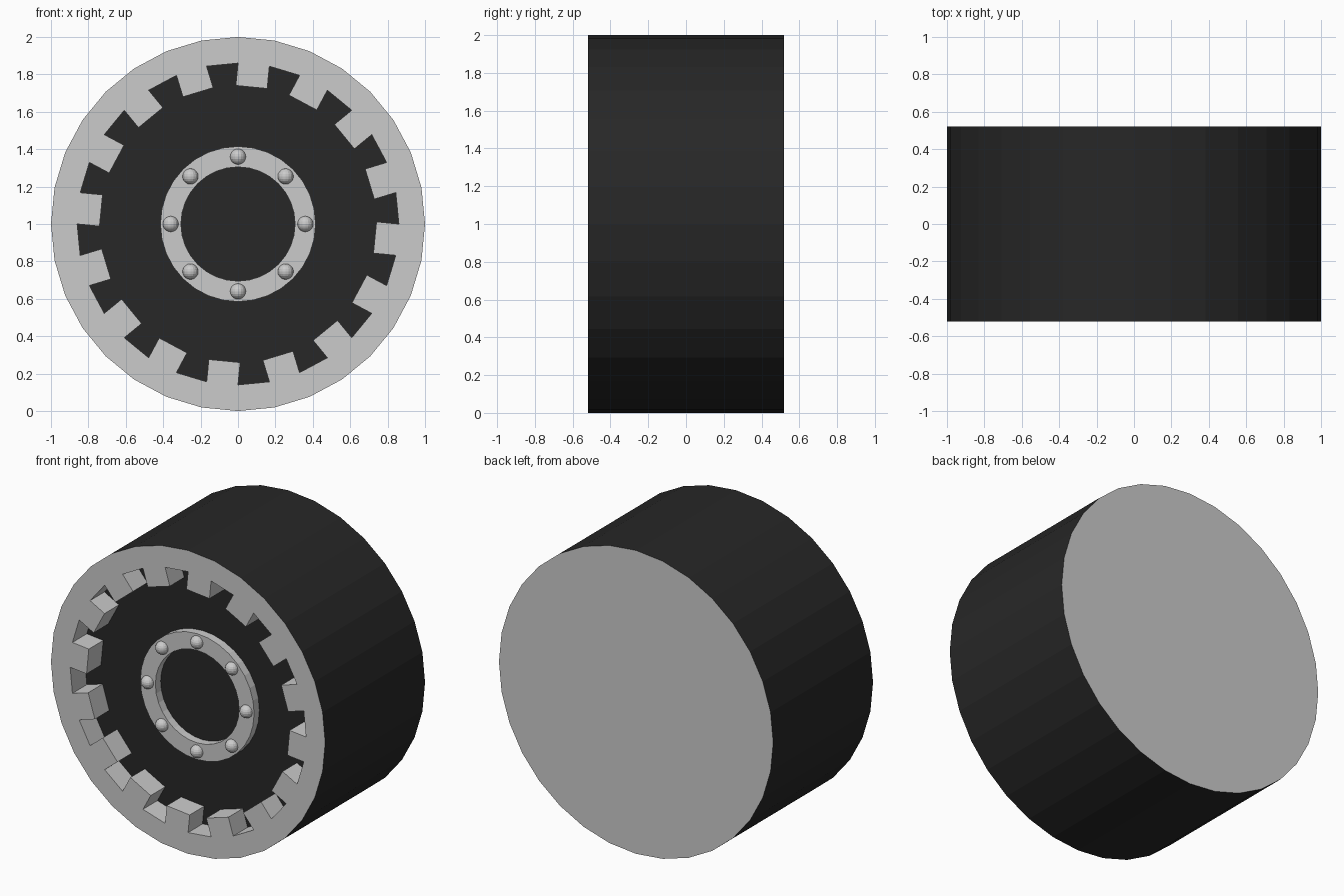
import bpy, bmesh
from math import cos, sin, pi
from mathutils import Vector, Matrix

if "Cube" in bpy.data.objects:
    bpy.data.objects.remove(bpy.data.objects["Cube"])

SIDES = 32
STEP = 2 * pi / SIDES
FRONT, BACK, FLOOR, HUB_FRONT = -0.52, 0.52, -0.37, -0.425
CENTRE_Z = 1.0

black = bpy.data.materials.new("black_rubber")
black.diffuse_color = (0.02, 0.02, 0.02, 1)
black.use_nodes = True
black.node_tree.nodes["Principled BSDF"].inputs["Base Color"].default_value = black.diffuse_color


def point(r, i, y):
    a = i * STEP
    return Vector((r * cos(a), y, CENTRE_Z + r * sin(a)))


def finish(name, bm, material=None, fix_normals=False):
    bmesh.ops.remove_doubles(bm, verts=bm.verts, dist=1e-5)
    if fix_normals:
        bmesh.ops.recalc_face_normals(bm, faces=bm.faces)
    mesh = bpy.data.meshes.new(name)
    bm.to_mesh(mesh)
    bm.free()
    if material:
        mesh.materials.append(material)
    obj = bpy.data.objects.new(name, mesh)
    bpy.context.collection.objects.link(obj)
    return obj


def face(bm, *points):
    bm.faces.new([bm.verts.new(p) for p in points])


def lathe(name, profile, material=None, closed=False):
    """Sweep (radius, y) points around the wheel axis."""
    bm = bmesh.new()
    pairs = list(zip(profile, profile[1:] + profile[:1]))
    for (r0, y0), (r1, y1) in pairs if closed else pairs[:-1]:
        for i in range(SIDES):
            face(bm, point(r0, i, y0), point(r0, i + 1, y0),
                 point(r1, i + 1, y1), point(r1, i, y1))
    return finish(name, bm, material, fix_normals=closed)


def disc(name, r, y, facing_front, material=None):
    bm = bmesh.new()
    ring = [point(r, i, y) for i in range(SIDES)]
    face(bm, *(ring if facing_front else ring[::-1]))
    return finish(name, bm, material)


# Tread, back cover and recessed floor
lathe("tread", [(1, BACK), (1, FRONT)], black)
disc("back_cover", 1, BACK, False)
disc("recess_floor", 0.86, FLOOR, True, black)

# Front rim: flat ring with square teeth pointing inward from every other wall
bm = bmesh.new()
depth = Vector((0, FLOOR - FRONT, 0))
for i in range(SIDES):
    a, b = point(0.86, i, FRONT), point(0.86, i + 1, FRONT)
    face(bm, point(1, i, FRONT), point(1, i + 1, FRONT), b, a)
    if i % 2 == 0:
        face(bm, a, b, b + depth, a + depth)
    else:
        mid = (i + 0.5) * STEP
        inward = Vector((-cos(mid), 0, -sin(mid))) * 0.12
        c, d = b + inward, a + inward
        face(bm, a, b, c, d)
        for p, q in ((a, d), (d, c), (c, b)):
            face(bm, p, q, q + depth, p + depth)
finish("front_rim", bm)

# Hub ring
lathe("hub_ring", [(0.415, FLOOR), (0.415, HUB_FRONT),
                   (0.305, HUB_FRONT), (0.305, FLOOR)], closed=True)

# Round bolts on the hub ring
bm = bmesh.new()
for k in range(8):
    bmesh.ops.create_uvsphere(
        bm, u_segments=16, v_segments=10, radius=0.042,
        matrix=Matrix.Translation(point(0.36, k * SIDES / 8, HUB_FRONT)))
finish("hub_bolts", bm)
